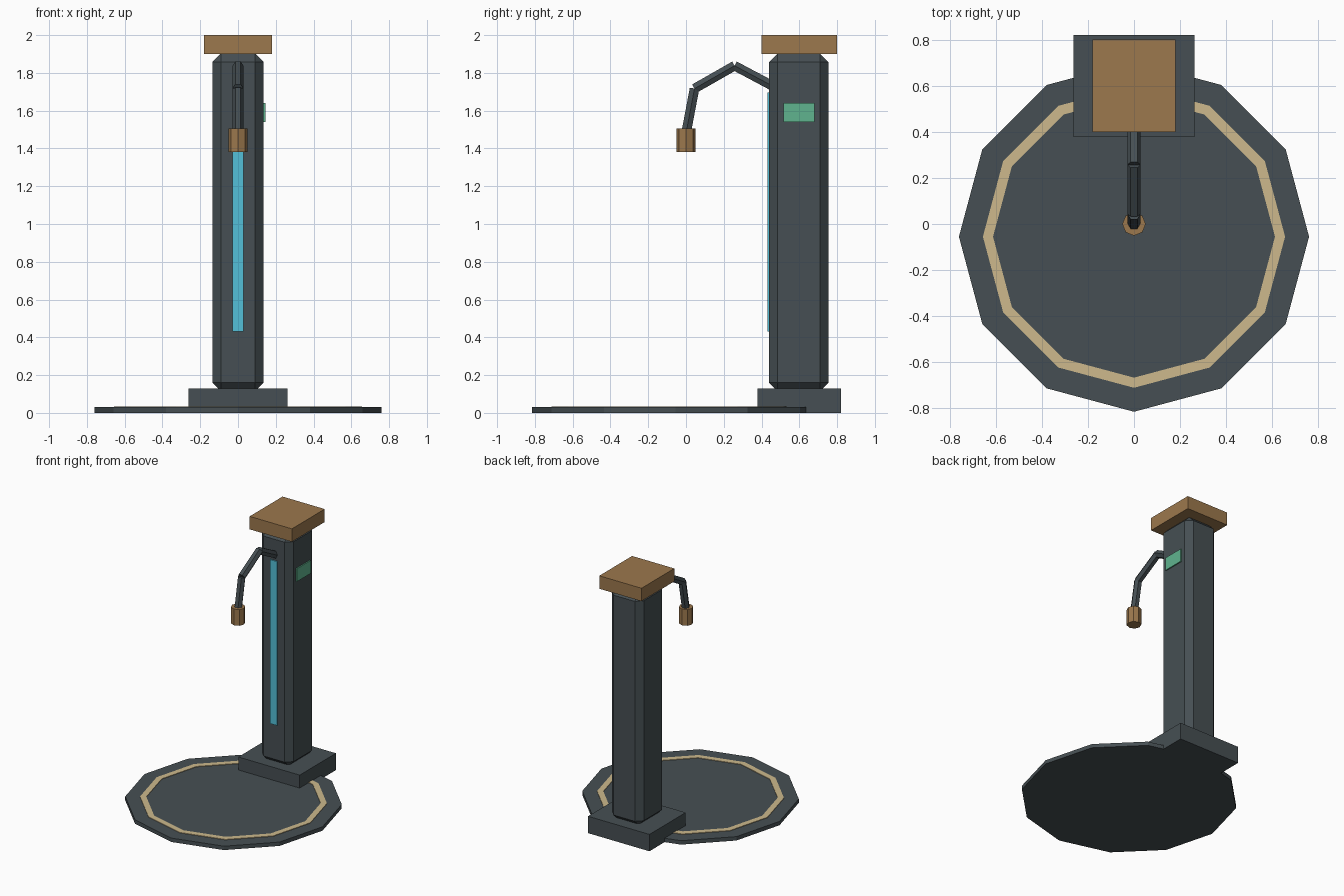
import bpy, bmesh, math
from mathutils import Vector

if "Cube" in bpy.data.objects:
    bpy.data.objects.remove(bpy.data.objects["Cube"])


def material(name, rgb):
    def linear(c):
        c /= 255
        return c / 12.92 if c <= 0.04045 else ((c + 0.055) / 1.055) ** 2.4
    m = bpy.data.materials.new(name)
    m.diffuse_color = (*[linear(c) for c in rgb], 1)
    m.use_nodes = True
    m.node_tree.nodes["Principled BSDF"].inputs["Base Color"].default_value = m.diffuse_color
    return m


SLATE = material("dark_slate", (70, 79, 83))
BRONZE = material("bronze", (156, 120, 77))
SAND = material("sand", (205, 185, 140))
CYAN = material("cyan_light", (84, 192, 216))
GREEN = material("green_screen", (96, 180, 143))


def finish(name, bm, mat):
    bmesh.ops.recalc_face_normals(bm, faces=bm.faces)
    mesh = bpy.data.meshes.new(name)
    bm.to_mesh(mesh)
    bm.free()
    mesh.materials.append(mat)
    ob = bpy.data.objects.new(name, mesh)
    bpy.context.collection.objects.link(ob)
    return ob


def box(name, lo, hi, mat, bevel=0):
    bm = bmesh.new()
    bmesh.ops.create_cube(bm, size=1)
    for v in bm.verts:
        v.co = [(a + b) / 2 + c * (b - a) for a, b, c in zip(lo, hi, v.co)]
    if bevel:
        bmesh.ops.bevel(bm, geom=bm.edges[:], offset=bevel, segments=1, affect='EDGES')
    return finish(name, bm, mat)


def rod(name, a, b, radius, sides, mat):
    """Flat-sided cylinder between two points, first corner on the x axis."""
    a, b = Vector(a), Vector(b)
    side = Vector((1, 0, 0))
    up = (b - a).normalized().cross(side)
    bm = bmesh.new()
    rings = []
    for p in (a, b):
        rings.append([bm.verts.new(p + radius * (side * math.cos(t) + up * math.sin(t)))
                      for t in (2 * math.pi * i / sides for i in range(sides))])
    for ring in rings:
        bm.faces.new(ring)
    for i in range(sides):
        j = (i + 1) % sides
        bm.faces.new((rings[0][i], rings[0][j], rings[1][j], rings[1][i]))
    return finish(name, bm, mat)


def flat_ring(name, y, inner, outer, z0, z1, sides, mat):
    bm = bmesh.new()
    loops = []
    for r, z in ((inner, z0), (outer, z0), (outer, z1), (inner, z1)):
        loops.append([bm.verts.new((r * math.cos(t), y + r * math.sin(t), z))
                      for t in (2 * math.pi * i / sides for i in range(sides))])
    for k in range(4):
        p, q = loops[k], loops[(k + 1) % 4]
        for i in range(sides):
            j = (i + 1) % sides
            bm.faces.new((p[i], p[j], q[j], q[i]))
    return finish(name, bm, mat)


# Floor pad with painted ring
PAD_Y = -0.055
rod("floor_pad", (0, PAD_Y, 0), (0, PAD_Y, 0.03), 0.76, 12, SLATE)
flat_ring("pad_ring", PAD_Y, 0.612, 0.656, 0.029, 0.034, 12, SAND)

# Column on its plinth, with cap
box("plinth", (-0.262, 0.378, 0), (0.262, 0.82, 0.13), SLATE)
box("column", (-0.136, 0.44, 0.115), (0.136, 0.754, 1.902), SLATE, 0.045)
box("cap", (-0.18, 0.4, 1.9), (0.18, 0.8, 2.0), BRONZE)

# Light strip and side screen
box("light_strip", (-0.03, 0.431, 0.43), (0.03, 0.4405, 1.695), CYAN)
box("side_screen", (0.1355, 0.515, 1.54), (0.145, 0.68, 1.64), GREEN)

# Bent arm and hanging nozzle
joints = [(0, 0.46, 1.73), (0, 0.257, 1.838), (0, 0.045, 1.717), (0, 0.002, 1.49)]
for i in range(3):
    rod(f"arm_segment_{i + 1}", joints[i], joints[i + 1], 0.029, 6, SLATE)
rod("nozzle", (0, 0, 1.38), (0, 0, 1.505), 0.051, 8, BRONZE)
